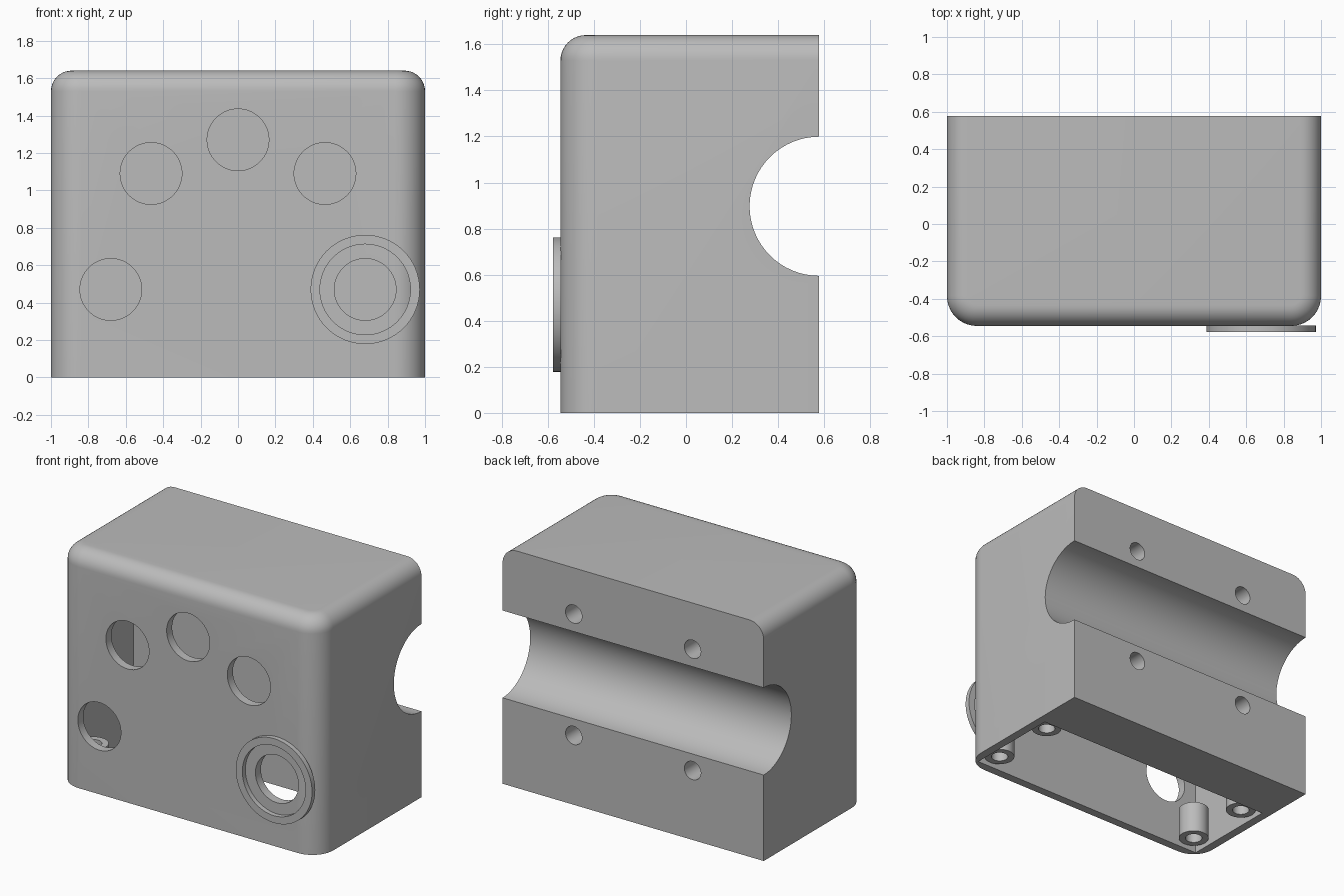
import bpy, bmesh
from math import radians
from mathutils import Matrix

if "Cube" in bpy.data.objects:
    bpy.data.objects.remove(bpy.data.objects["Cube"])

grey = bpy.data.materials.new("plain grey")
grey.use_nodes = True
colour = (0.5, 0.5, 0.5, 1)
grey.diffuse_color = colour
grey.node_tree.nodes["Principled BSDF"].inputs["Base Color"].default_value = colour

FRONT, BACK, HEIGHT, WALL = -0.545, 0.578, 1.64, 0.06
CAVITY_BACK = 0.2
HOLE_R = 0.165
TURN = {"X": Matrix.Rotation(radians(90), 4, "Y"),
        "Y": Matrix.Rotation(radians(90), 4, "X"),
        "Z": Matrix.Identity(4)}


def finish(name, bm):
    mesh = bpy.data.meshes.new(name)
    bmesh.ops.recalc_face_normals(bm, faces=bm.faces)
    bm.to_mesh(mesh)
    bm.free()
    mesh.materials.append(grey)
    ob = bpy.data.objects.new(name, mesh)
    bpy.context.collection.objects.link(ob)
    return ob


def box_mesh(low, high):
    bm = bmesh.new()
    bmesh.ops.create_cube(bm, size=1)
    for v in bm.verts:
        v.co = [l + (c + 0.5) * (h - l) for l, c, h in zip(low, v.co, high)]
    return bm


def cylinder(name, centre, radius, length, axis):
    bm = bmesh.new()
    bmesh.ops.create_cone(bm, cap_ends=True, segments=64, radius1=radius,
                          radius2=radius, depth=length,
                          matrix=Matrix.Translation(centre) @ TURN[axis])
    return finish(name, bm)


def select_only(ob):
    bpy.ops.object.select_all(action="DESELECT")
    ob.select_set(True)
    bpy.context.view_layer.objects.active = ob


def cut(ob, cutter):
    cutter.hide_render = True
    mod = ob.modifiers.new("cut", "BOOLEAN")
    mod.operation, mod.solver, mod.object = "DIFFERENCE", "EXACT", cutter
    select_only(ob)
    bpy.ops.object.modifier_apply(modifier=mod.name)
    bpy.data.objects.remove(cutter)


def smooth(ob):
    select_only(ob)
    bpy.ops.object.shade_smooth_by_angle(angle=radians(30))


def tube(name, centre, outer, inner, length, axis):
    ob = cylinder(name, centre, outer, length, axis)
    cut(ob, cylinder("bore", centre, inner, length * 2, axis))
    smooth(ob)


def round_edges(bm, test, radius):
    edges = [e for e in bm.edges if test(*[v.co for v in e.verts])]
    bmesh.ops.bevel(bm, geom=edges, offset=radius, segments=10, profile=0.5,
                    affect="EDGES", clamp_overlap=False)


# Housing shell: round the front uprights, then the top rim except at the back
bm = box_mesh((-1, FRONT, 0), (1, BACK, HEIGHT))
round_edges(bm, lambda a, b: max(a.y, b.y) < 0 and abs(a.z - b.z) > 1, 0.16)
round_edges(bm, lambda a, b: min(a.z, b.z) > HEIGHT - 0.01
            and min(a.y, b.y) < BACK - 0.01, 0.11)
housing = finish("housing", bm)

# Cavity open at the bottom
cut(housing, finish("cavity", box_mesh(
    (-1 + WALL, FRONT + WALL, -0.2), (1 - WALL, CAVITY_BACK, HEIGHT - WALL))))

# Half-round groove across the back
cut(housing, cylinder("groove", (0, BACK, 0.897), 0.302, 3, "X"))

# Round openings through the front
for x, z in ((-0.68, 0.47), (-0.465, 1.09), (0, 1.27), (0.465, 1.09), (0.68, 0.47)):
    cut(housing, cylinder("opening", (x, FRONT, z), HOLE_R, 0.3, "Y"))

# Blind screw holes above and below the groove
for x in (-0.455, 0.455):
    for dz in (-0.42, 0.42):
        cut(housing, cylinder("screw_hole", (x, BACK, 0.9 + dz), 0.063, 0.6, "Y"))
smooth(housing)

# Raised collar round the lower opening
tube("collar", (0.68, FRONT - 0.0155, 0.47), 0.292, 0.242, 0.035, "Y")

# Screw posts inside the four bottom corners
for side, x in (("right", -0.84), ("left", 0.84)):
    for end, y in (("front", -0.385), ("back", 0.1)):
        tube(f"{end}_{side}_post", (x, y, 0.14), 0.098, 0.055, 0.22, "Z")
